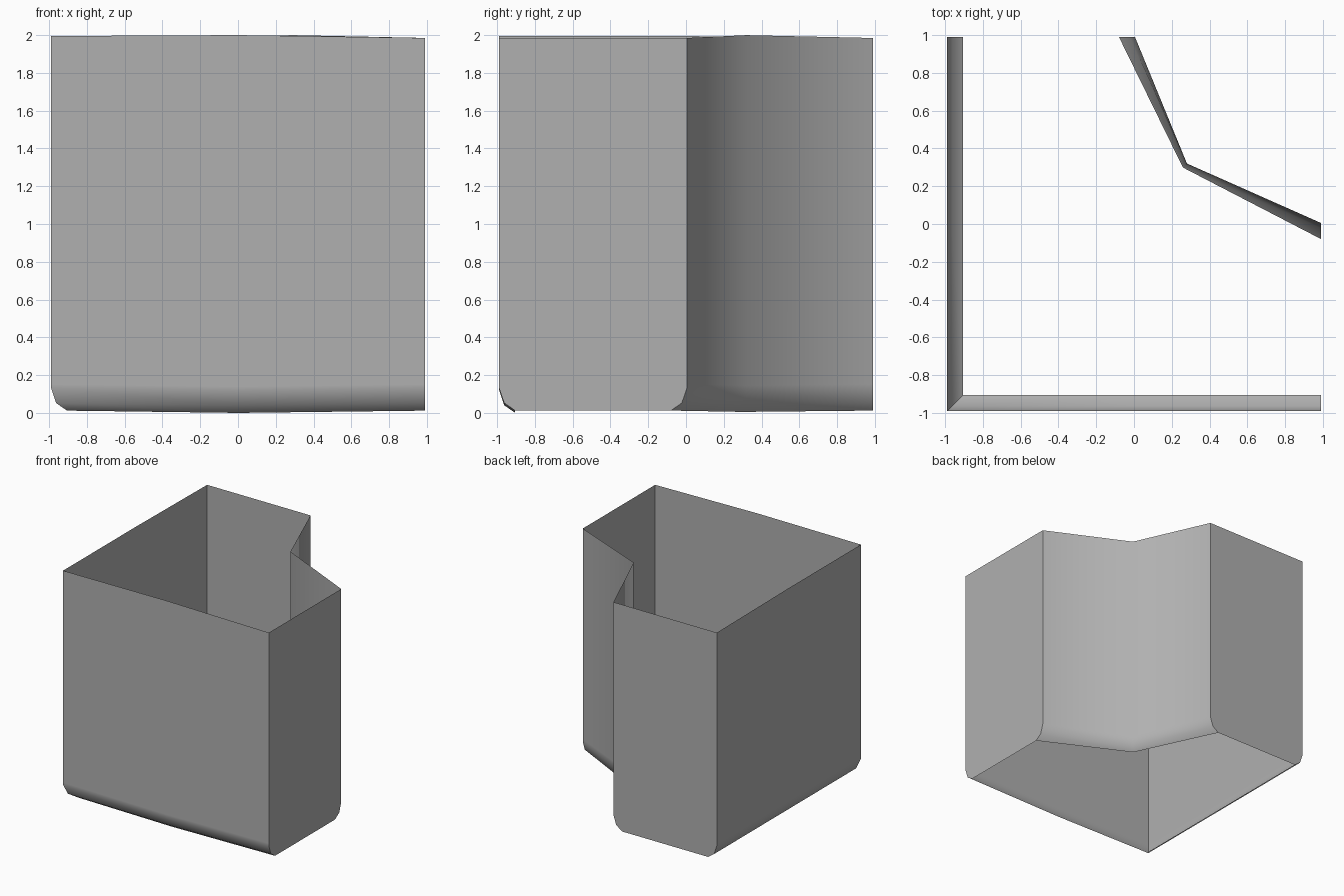
import bpy, bmesh, math

cube = bpy.data.objects.get("Cube")
if cube:
    bpy.data.objects.remove(cube, do_unlink=True)

EDGE = 0.99      # half width of the footprint
CURL = 0.085     # how far the lower rim turns inward

# Columns of the footprint: position, inward direction, bottom z, top z
end_front = (EDGE, -EDGE, 0, 1, 0.012, 1.985)
mid_front = (0, -EDGE, 0, 1, 0.0, 2.0)
corner = (-EDGE, -EDGE, 1, 1, 0.012, 1.995)
mid_left = (-EDGE, 0, 1, 0, 0.012, 1.995)
notch = (0.28, 0.32, -0.25, -0.25, 0.005, 2.0)
end_inner = (EDGE, 0.005, 0, -1, 0.012, 1.985)


def mirrored(c):
    """Swap x and y, because the shell is symmetric about its diagonal."""
    return (c[1], c[0], c[3], c[2], c[4], c[5])


columns = [end_front, mid_front, corner, mid_left,
           mirrored(end_front), mirrored(end_inner), notch, end_inner]

# Rounded lower rim: share of the inward curl and height above the bottom
rim = [(1, 0), (0.32, 0.04), (0, 0.12), (0, 0.14)]

# Open shell, without floor or lid
bm = bmesh.new()
stacks = []
for x, y, dx, dy, low, high in columns:
    stack = [bm.verts.new((x + dx * CURL * s, y + dy * CURL * s, low + h))
             for s, h in rim]
    stack.append(bm.verts.new((x, y, high)))
    stacks.append(stack)
for i, a in enumerate(stacks):
    b = stacks[(i + 1) % len(stacks)]
    for k in range(len(rim)):
        bm.faces.new((a[k], a[k + 1], b[k + 1], b[k]))

# Keep the outer corner crisp down to the bottom of the rim
outer = stacks[columns.index(corner)]
for lower, upper in zip(outer, outer[1:]):
    bm.edges.get((lower, upper)).smooth = False

mesh = bpy.data.meshes.new("corner_shell")
bm.to_mesh(mesh)
bm.free()
shell = bpy.data.objects.new("corner_shell", mesh)
bpy.context.collection.objects.link(shell)

# Plain grey material
grey = bpy.data.materials.new("mid_grey")
grey.use_nodes = True
colour = (0.435, 0.435, 0.435, 1)
grey.diffuse_color = colour
for node in grey.node_tree.nodes:
    if node.type == 'BSDF_PRINCIPLED':
        node.inputs["Base Color"].default_value = colour
mesh.materials.append(grey)

# Smooth rim and inner bend, sharp outer corners
bpy.ops.object.select_all(action='DESELECT')
shell.select_set(True)
bpy.context.view_layer.objects.active = shell
bpy.ops.object.shade_smooth_by_angle(angle=math.radians(60), keep_sharp_edges=True)
